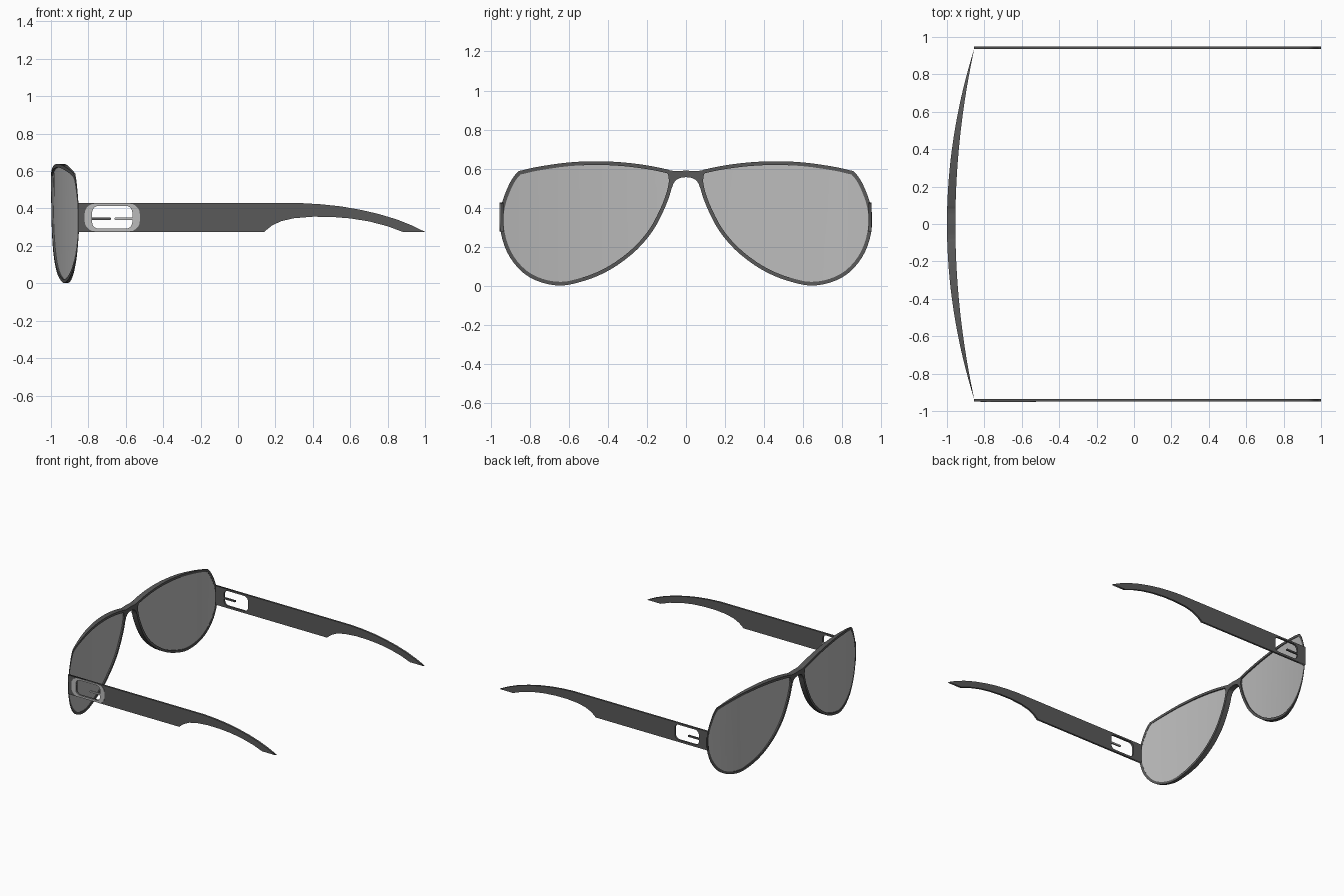
import bpy, bmesh, math
from mathutils import Vector

cube = bpy.data.objects.get("Cube")
if cube:
    bpy.data.objects.remove(cube)


def material(name, rgb):
    m = bpy.data.materials.new(name)
    m.use_nodes = True
    m.diffuse_color = (*rgb, 1)
    m.node_tree.nodes["Principled BSDF"].inputs["Base Color"].default_value = (*rgb, 1)
    return m


DARK = material("dark grey frame", (0.10, 0.10, 0.10))
LENS = material("light grey lens", (0.50, 0.50, 0.50))
METAL = material("silver trim", (0.50, 0.50, 0.50))


def wrap_x(y, t):
    """Depth of the wrapped front: t = 0 outer face, t = 1 inner face."""
    k = (y / 0.95) ** 2
    return (-1 + 0.15 * k) * (1 - t) + (-0.955 + 0.104 * k) * t


def smooth_loop(pts, steps=3):
    """Closed Catmull-Rom curve through the points."""
    p, n, out = [Vector(q) for q in pts], len(pts), []
    for i in range(n):
        a, b, c, d = (p[(i + k) % n] for k in (-1, 0, 1, 2))
        for s in range(steps):
            t = s / steps
            out.append(0.5 * (2 * b + (c - a) * t + (2 * a - 5 * b + 4 * c - d) * t * t
                              + (3 * b - a - 3 * c + d) * t ** 3))
    return out


def inset(loop, width):
    """Clockwise loop moved inward by width."""
    out = []
    for i, p in enumerate(loop):
        d = (loop[(i + 1) % len(loop)] - loop[i - 1]).normalized()
        out.append(p + Vector((d.y, -d.x)) * width)
    return out


def finish(bm, name, mat):
    bmesh.ops.recalc_face_normals(bm, faces=bm.faces)
    me = bpy.data.meshes.new(name)
    bm.to_mesh(me)
    bm.free()
    me.materials.append(mat)
    ob = bpy.data.objects.new(name, me)
    bpy.context.collection.objects.link(ob)
    mod = ob.modifiers.new("Mirror", "MIRROR")
    mod.use_axis = (False, True, False)
    bpy.ops.object.select_all(action="DESELECT")
    ob.select_set(True)
    bpy.context.view_layer.objects.active = ob
    bpy.ops.object.shade_smooth_by_angle(angle=math.radians(30))
    return ob


def wrapped_plate(name, loop, t0, t1, mat, step=0.05):
    """Flat outline cut into vertical strips, thickened and bent to the wrap."""
    bm = bmesh.new()
    bm.faces.new([bm.verts.new((0, p[0], p[1])) for p in loop])
    for i in range(1, 20):
        bmesh.ops.bisect_plane(bm, geom=bm.verts[:] + bm.edges[:] + bm.faces[:],
                               plane_co=(0, i * step, 0), plane_no=(0, 1, 0))
    ext = bmesh.ops.extrude_face_region(bm, geom=bm.faces[:], use_keep_orig=True)
    back = {g for g in ext["geom"] if isinstance(g, bmesh.types.BMVert)}
    for v in bm.verts:
        v.co.x = wrap_x(v.co.y, t1 if v in back else t0)
    return finish(bm, name, mat)


# Lens rim outline (y, z), clockwise starting at the nose corner
RIM = [(0.078, 0.585), (0.10, 0.597), (0.20, 0.617), (0.32, 0.632), (0.45, 0.638),
       (0.60, 0.632), (0.75, 0.611), (0.84, 0.591), (0.862, 0.582), (0.90, 0.53),
       (0.94, 0.43), (0.953, 0.34), (0.94, 0.24), (0.90, 0.145), (0.83, 0.065),
       (0.74, 0.018), (0.64, 0.002), (0.55, 0.018), (0.45, 0.052), (0.35, 0.107),
       (0.25, 0.187), (0.17, 0.282), (0.115, 0.385), (0.082, 0.47), (0.068, 0.54)]
outer = smooth_loop(RIM)
inner = inset(outer, 0.019)

# Rims
bm = bmesh.new()
rows = [[bm.verts.new((wrap_x(p.x, t), p.x, p.y)) for p in loop]
        for loop, t in ((outer, 0), (inner, 0), (inner, 1), (outer, 1))]
n = len(outer)
for r in range(4):
    a, b = rows[r], rows[(r + 1) % 4]
    for i in range(n):
        j = (i + 1) % n
        bm.faces.new((a[i], a[j], b[j], b[i]))
finish(bm, "lens_rims", DARK)

# Lenses
wrapped_plate("lenses", inset(outer, 0.017), 0.25, 0.75, LENS)

# Nose bridge
BRIDGE = [(0, 0.59), (0.06, 0.588), (0.095, 0.594), (0.09, 0.56), (0.083, 0.51),
          (0.072, 0.50), (0.064, 0.525), (0.05, 0.543), (0.03, 0.553), (0, 0.557)]
wrapped_plate("nose_bridge", BRIDGE, 0, 1, DARK)


def rounded_rect(x0, x1, z0, z1, r, steps=5):
    pts = []
    for k, (cx, cz) in enumerate(((x1 - r, z1 - r), (x0 + r, z1 - r),
                                  (x0 + r, z0 + r), (x1 - r, z0 + r))):
        for s in range(steps + 1):
            a = math.pi / 2 * (k + s / steps)
            pts.append((cx + r * math.cos(a), cz + r * math.sin(a)))
    return pts


def side_plate(name, loops, y, thick, mat):
    """Filled x-z outlines (inner loops become holes) centred on y."""
    cu = bpy.data.curves.new(name, "CURVE")
    cu.dimensions, cu.fill_mode, cu.extrude = "2D", "BOTH", thick / 2
    for loop in loops:
        sp = cu.splines.new("POLY")
        sp.points.add(len(loop) - 1)
        for pt, (x, z) in zip(sp.points, loop):
            pt.co = (x, z, 0, 1)
        sp.use_cyclic_u = True
    cu.materials.append(mat)
    ob = bpy.data.objects.new(name, cu)
    ob.location.y = y
    ob.rotation_euler.x = math.pi / 2
    bpy.context.collection.objects.link(ob)
    bpy.ops.object.select_all(action="DESELECT")
    ob.select_set(True)
    bpy.context.view_layer.objects.active = ob
    bpy.ops.object.convert(target="MESH")


# Temple arms with a rounded window near the hinge
ARM = [(-0.855, 0.275), (-0.855, 0.428), (0.35, 0.428), (0.45, 0.422), (0.55, 0.411),
       (0.65, 0.394), (0.75, 0.371), (0.85, 0.341), (0.93, 0.309), (1.0, 0.275),
       (0.88, 0.275), (0.80, 0.305), (0.70, 0.331), (0.60, 0.347), (0.50, 0.355),
       (0.40, 0.356), (0.30, 0.348), (0.23, 0.332), (0.18, 0.308), (0.14, 0.275)]
WINDOW = rounded_rect(-0.78, -0.565, 0.292, 0.414, 0.035)
for side, y in (("left", 0.942), ("right", -0.942)):
    side_plate(side + "_temple_arm", [ARM, WINDOW], y, 0.015, DARK)

# Window bars and the trim plate on the outer right arm
side_plate("left_window_bar", [rounded_rect(-0.79, -0.68, 0.339, 0.351, 0.003)], 0.942, 0.013, DARK)
side_plate("right_window_bar", [rounded_rect(-0.66, -0.55, 0.339, 0.351, 0.003)], -0.942, 0.013, METAL)
side_plate("right_window_trim", [rounded_rect(-0.82, -0.525, 0.278, 0.426, 0.055), WINDOW],
           -0.950, 0.006, METAL)
